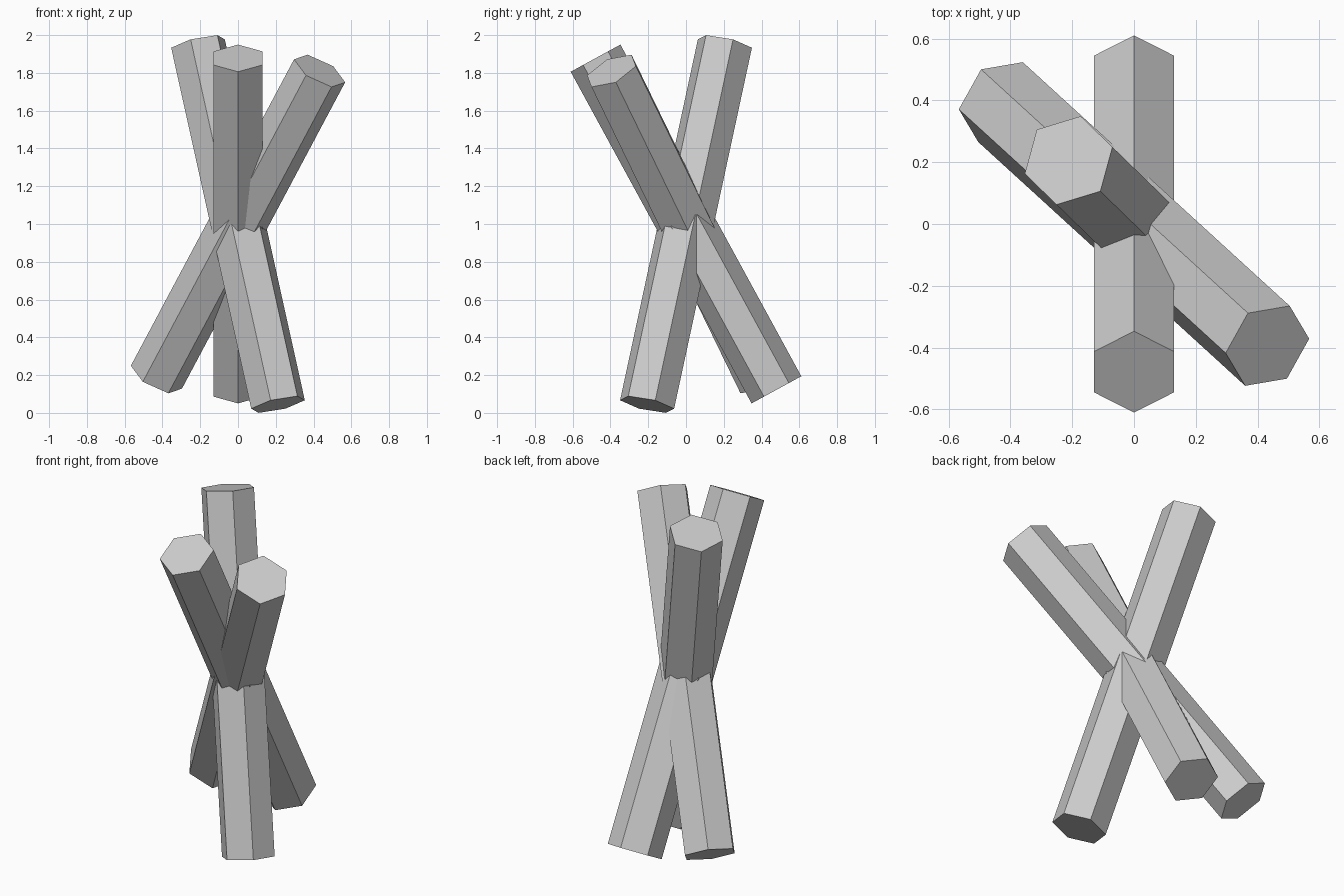
import bpy
from mathutils import Matrix, Vector

if "Cube" in bpy.data.objects:
    bpy.data.objects.remove(bpy.data.objects["Cube"])

RADIUS, LENGTH = 0.15, 2.0
CENTRE = Vector((0, 0, 1))


def hex_bar(name, axis, corner):
    """Hexagonal bar through the centre; corner sets the roll about its axis."""
    z = Vector(axis).normalized()
    c = Vector(corner)
    x = (c - z * c.dot(z)).normalized()
    y = z.cross(x)
    rot = Matrix((x, y, z)).transposed()
    # cylinder's first corner lies on local +y, hexagon is symmetric at 180
    rot = rot @ Matrix.Rotation(-1.5707963, 3, 'Z')
    bpy.ops.mesh.primitive_cylinder_add(vertices=6, radius=RADIUS, depth=LENGTH)
    bar = bpy.context.object
    bar.name = name
    bar.matrix_world = Matrix.Translation(CENTRE) @ rot.to_4x4()
    return bar


# Three crossed bars
hex_bar("forward_leaning_bar", (0, -0.479, 0.878), (0, 0.878, 0.479))
hex_bar("right_leaning_bar", (0.4325, -0.395, 0.812), (-0.0625, 0.105, 0.084))
hex_bar("back_left_leaning_bar", (-0.2117, 0.2058, 0.955), (-0.103, 0.100, -0.0444))
